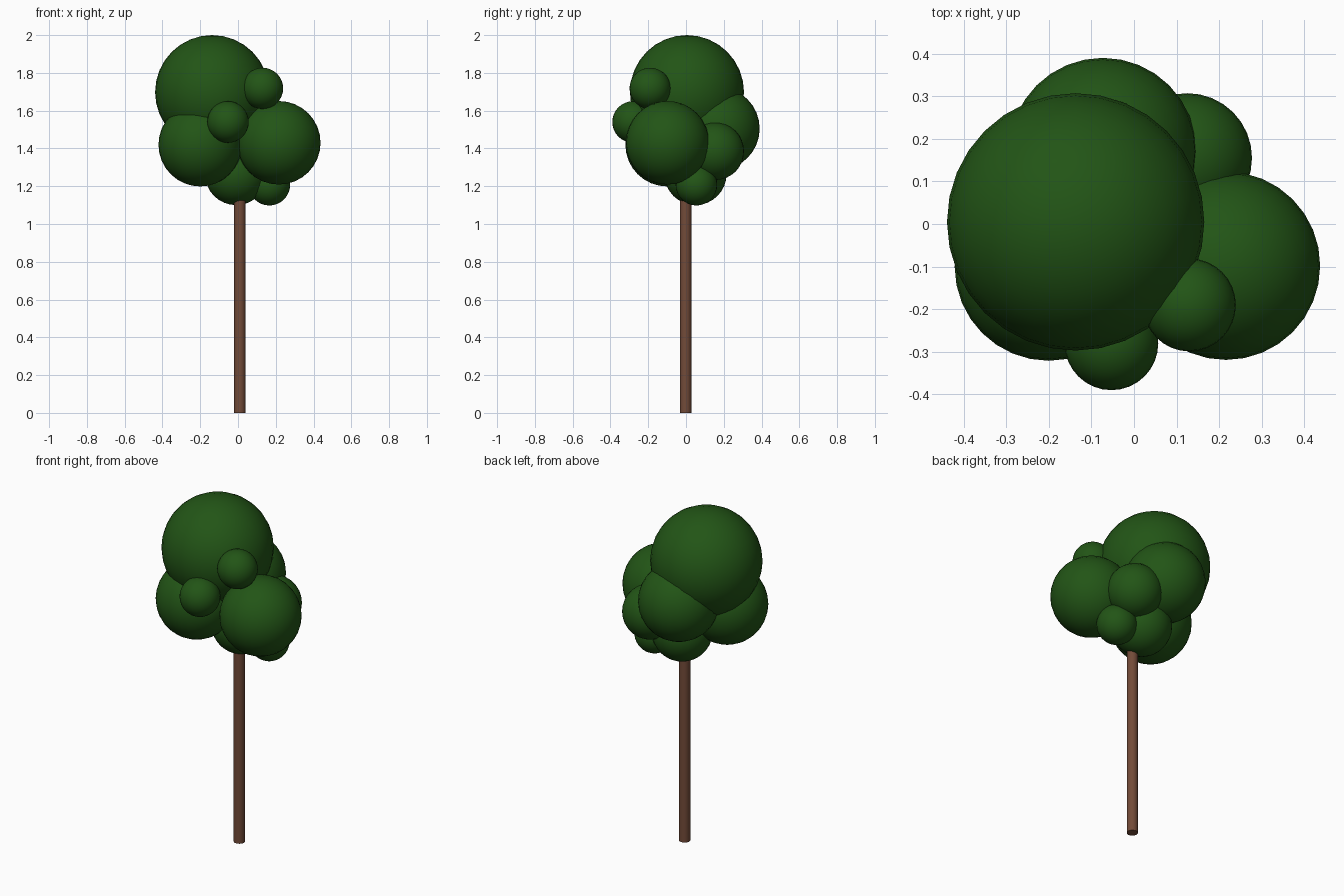
import bpy

if "Cube" in bpy.data.objects:
    bpy.data.objects.remove(bpy.data.objects["Cube"])


def material(name, color):
    m = bpy.data.materials.new(name)
    m.diffuse_color = color
    m.use_nodes = True
    m.node_tree.nodes["Principled BSDF"].inputs["Base Color"].default_value = m.diffuse_color
    return m


leaf = material("leaf_green", (0.016, 0.09, 0.008, 1))
bark = material("bark_brown", (0.17, 0.07, 0.04, 1))

# Foliage balls: name, centre, radius
balls = [
    ("crown_top", (-0.137, 0.005, 1.698), 0.302),
    ("crown_right", (0.216, -0.098, 1.43), 0.221),
    ("crown_left", (-0.2, -0.1, 1.42), 0.221),
    ("crown_back", (-0.073, 0.17, 1.505), 0.22),
    ("crown_back_right", (0.125, 0.155, 1.385), 0.152),
    ("crown_base", (-0.01, 0.05, 1.265), 0.165),
    ("puff_front", (-0.053, -0.28, 1.54), 0.11),
    ("puff_right", (0.13, -0.19, 1.718), 0.109),
    ("puff_low", (0.166, 0.055, 1.208), 0.11),
]
for name, centre, radius in balls:
    bpy.ops.mesh.primitive_uv_sphere_add(segments=32, ring_count=16,
                                         radius=radius, location=centre)
    ball = bpy.context.object
    ball.name = name
    ball.data.materials.append(leaf)
    bpy.ops.object.shade_smooth()

# Trunk, running up into the foliage
height = 1.25
bpy.ops.mesh.primitive_cylinder_add(vertices=32, radius=0.03, depth=height,
                                    location=(0.01, -0.002, height / 2))
trunk = bpy.context.object
trunk.name = "trunk"
trunk.data.materials.append(bark)
bpy.ops.object.shade_smooth_by_angle()
